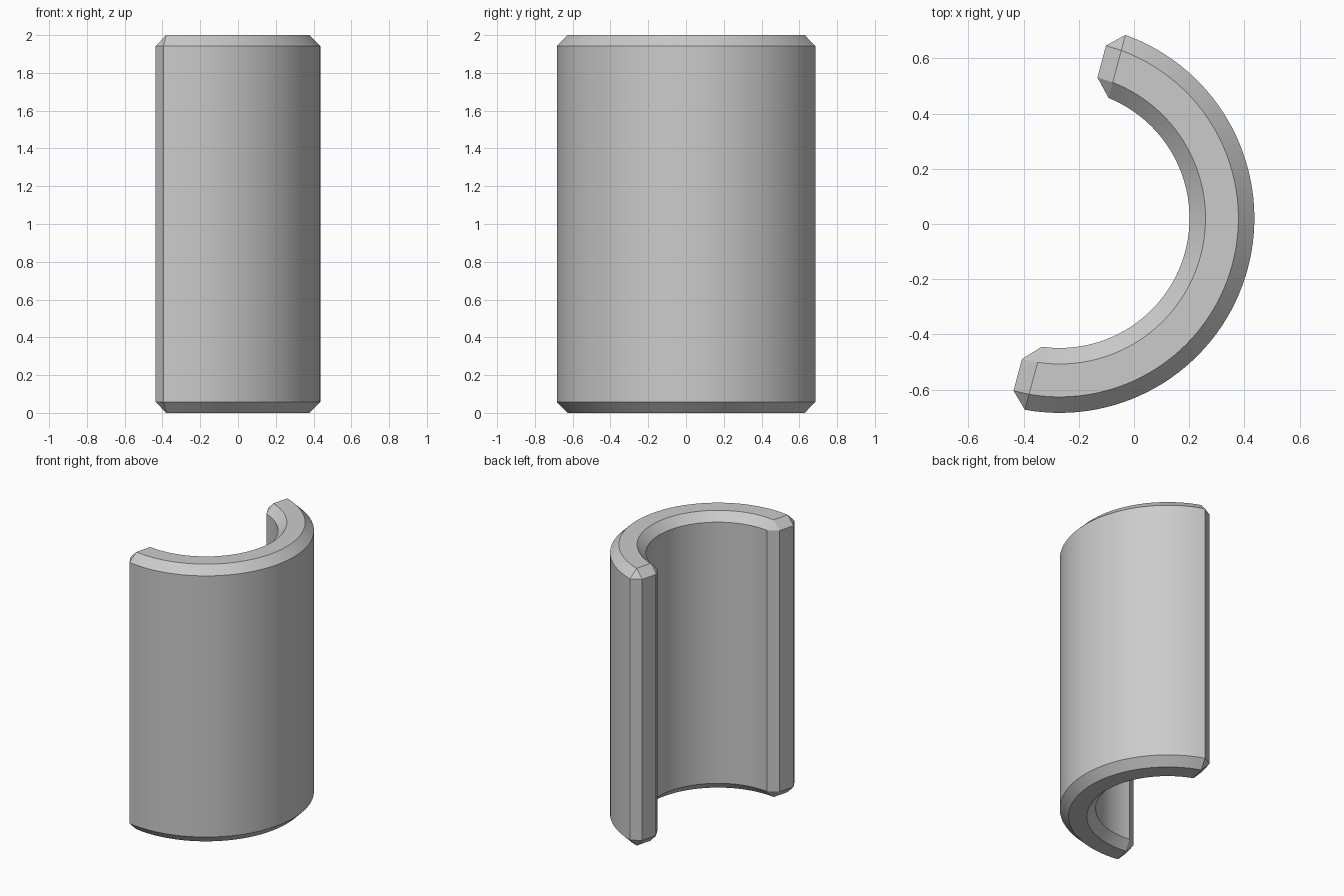
import bpy, bmesh
from math import radians, asin, sin, cos

cube = bpy.data.objects.get("Cube")
if cube:
    bpy.data.objects.remove(cube)

OUTER, INNER, HEIGHT, CHAMFER = 0.705, 0.47, 2.0, 0.058
CENTRE_X, CENTRE_Y = -0.269, 0.021
START, END = radians(-105), radians(75)
STEPS = 64

# Chamfered wall section as (radius, height), going round from the outer wall
section = []
for radius, side in ((OUTER, -1), (INNER, 1)):
    wall = [(radius, CHAMFER), (radius, HEIGHT - CHAMFER)]
    cap = [(radius + side * CHAMFER, HEIGHT), (radius + side * CHAMFER, 0)]
    section += wall + cap[:1] if side < 0 else cap[:1] + wall[::-1] + cap[1:]
section.append((OUTER - CHAMFER, 0))

# Corners of the flat end face, each next to section points 2k+1 and 2k+2
end_corners = [(OUTER - CHAMFER, HEIGHT - CHAMFER), (INNER + CHAMFER, HEIGHT - CHAMFER),
               (INNER + CHAMFER, CHAMFER), (OUTER - CHAMFER, CHAMFER)]

bm = bmesh.new()


def add_point(radius, z, angle):
    return bm.verts.new((CENTRE_X + radius * cos(angle), CENTRE_Y + radius * sin(angle), z))


# Sweep the section round the half circle, leaving room for the end chamfers
rings = []
for i in range(STEPS + 1):
    ring = []
    for radius, z in section:
        inset = asin(CHAMFER / radius)
        first, last = START + inset, END - inset
        ring.append(add_point(radius, z, first + (last - first) * i / STEPS))
    rings.append(ring)
for a, b in zip(rings, rings[1:]):
    for k in range(8):
        n = (k + 1) % 8
        bm.faces.new((a[k], a[n], b[n], b[k]))

# Close both ends with a flat face, four chamfers and four corner triangles
for ring, angle in ((rings[0], START), (rings[-1], END)):
    face = [add_point(r, z, angle) for r, z in end_corners]
    bm.faces.new(face)
    for k in range(4):
        p, q, s = (ring[(2 * k + j) % 8] for j in (1, 2, 3))
        bm.faces.new((p, q, face[k]))
        bm.faces.new((q, s, face[(k + 1) % 4], face[k]))

bmesh.ops.recalc_face_normals(bm, faces=bm.faces)
mesh = bpy.data.meshes.new("half_sleeve")
bm.to_mesh(mesh)
bm.free()
sleeve = bpy.data.objects.new("half_sleeve", mesh)
bpy.context.collection.objects.link(sleeve)

# Plain grey finish
grey = bpy.data.materials.new("plain_grey")
grey.use_nodes = True
colour = (0.6, 0.6, 0.6, 1)
grey.diffuse_color = colour
grey.node_tree.nodes["Principled BSDF"].inputs["Base Color"].default_value = colour
mesh.materials.append(grey)

# Smooth curved walls with crisp chamfer edges
bpy.ops.object.select_all(action="DESELECT")
sleeve.select_set(True)
bpy.context.view_layer.objects.active = sleeve
bpy.ops.object.shade_smooth_by_angle(angle=radians(30))
